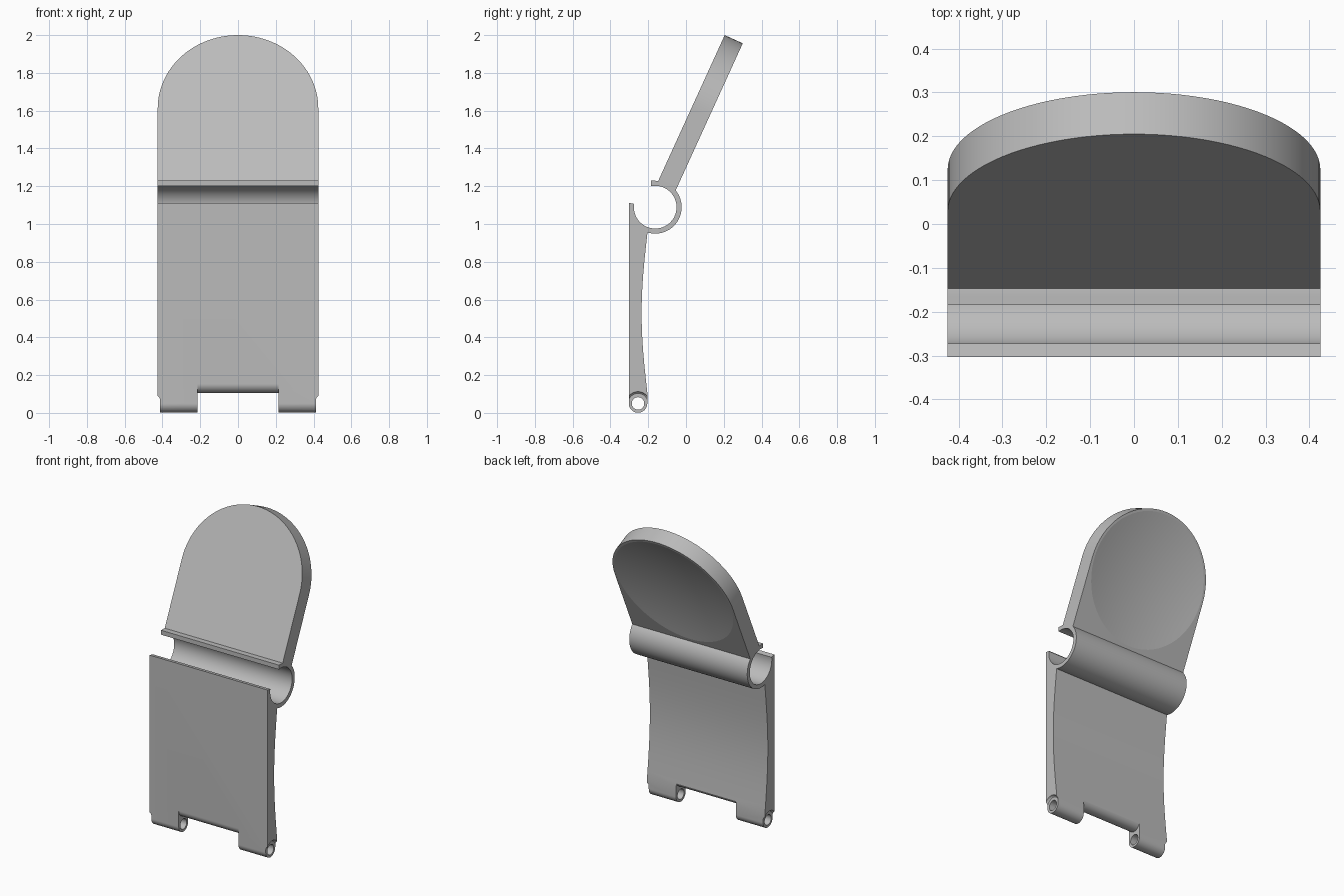
import bpy, bmesh, math
from mathutils import Matrix, Vector

if "Cube" in bpy.data.objects:
    bpy.data.objects.remove(bpy.data.objects["Cube"])

HALF_W = 0.425
TUBE = (-0.163, 1.089)      # y, z of the open tube axis
PIN = (-0.254, 0.05)        # y, z of the hinge pin axis

grey = bpy.data.materials.new("plain_grey")
grey.use_nodes = True
grey.diffuse_color = (0.5, 0.5, 0.5, 1)
grey.node_tree.nodes["Principled BSDF"].inputs["Base Color"].default_value = grey.diffuse_color


def arc(centre, radius, start, end, steps):
    angles = [math.radians(start + (end - start) * i / steps) for i in range(steps + 1)]
    return [(centre[0] + radius * math.cos(a), centre[1] + radius * math.sin(a)) for a in angles]


def finish(bm, name):
    bmesh.ops.recalc_face_normals(bm, faces=bm.faces)
    mesh = bpy.data.meshes.new(name)
    bm.to_mesh(mesh)
    bm.free()
    mesh.materials.append(grey)
    obj = bpy.data.objects.new(name, mesh)
    bpy.context.collection.objects.link(obj)
    return obj


def prism(name, outline, start, depth):
    """Extrude a closed outline of 3D points by the vector depth."""
    bm = bmesh.new()
    face = bm.faces.new([bm.verts.new(Vector(p) + Vector(start)) for p in outline])
    out = bmesh.ops.extrude_face_region(bm, geom=[face])
    moved = [v for v in out["geom"] if isinstance(v, bmesh.types.BMVert)]
    bmesh.ops.translate(bm, verts=moved, vec=depth)
    return finish(bm, name)


def across(name, outline, x0, x1):
    """Extrude a side outline of (y, z) points from x0 to x1."""
    return prism(name, [(0, y, z) for y, z in outline], (x0, 0, 0), (x1 - x0, 0, 0))


def lathe(name, profile, steps=64):
    """Spin (radius, height) points, first and last on the axis, around z."""
    bm = bmesh.new()
    verts = [bm.verts.new((r, 0, h)) for r, h in profile]
    edges = [bm.edges.new(pair) for pair in zip(verts, verts[1:])]
    bmesh.ops.spin(bm, geom=verts + edges, cent=(0, 0, 0), axis=(0, 0, 1),
                   angle=math.tau, steps=steps)
    bmesh.ops.remove_doubles(bm, verts=bm.verts, dist=1e-5)
    return finish(bm, name)


def carve(target, cutter):
    mod = target.modifiers.new("cut", "BOOLEAN")
    mod.operation, mod.solver, mod.object = "DIFFERENCE", "EXACT", cutter
    bpy.ops.object.select_all(action="DESELECT")
    bpy.context.view_layer.objects.active = target
    target.select_set(True)
    bpy.ops.object.modifier_apply(modifier=mod.name)
    bpy.data.objects.remove(cutter)


def smooth(obj):
    bpy.ops.object.select_all(action="DESELECT")
    bpy.context.view_layer.objects.active = obj
    obj.select_set(True)
    bpy.ops.object.shade_smooth_by_angle(angle=math.radians(9))


# Lower leaf: open tube, hollow-backed panel and rounded hinge end in one outline
outline = [(-0.185, 1.202), (-0.185, 1.229)]
outline += arc(TUBE, 0.14, 90, -107, 48)
for i in range(17):
    t = i / 16
    outline.append((-0.205 - 0.03 * math.sin(math.pi * t), 0.945 - 0.835 * t))
outline += arc(PIN, 0.049, 0, -180, 32)
outline += [(-0.303, 1.112), (-0.272, 1.106)]
outline += arc(TUBE, 0.113, 172, 461, 64)
lower = across("lower_leaf", outline, -HALF_W, HALF_W)

# Central hinge gap, leaving a rounded edge above it
gap = [(-0.4, 0.154), (-0.4, -0.1), (-0.1, -0.1), (-0.1, 0.154)]
gap += arc((-0.254, 0.154), 0.049, 0, -180, 32)
carve(lower, across("gap_cutter", gap, -0.215, 0.215))

# Pin bore and the shallow flared recess at each outer end
carve(lower, across("pin_cutter", arc(PIN, 0.033, 0, 352.5, 47), -0.6, 0.6))
for side in (-1, 1):
    recess = lathe("recess_cutter", [(0, -0.013), (0.053, -0.013), (0.058, -0.009),
                                     (0.063, 0.001), (0.066, 0.02), (0, 0.02)])
    recess.data.transform(Matrix.Translation((side * HALF_W, *PIN))
                          @ Matrix.Rotation(side * math.pi / 2, 4, "Y"))
    carve(lower, recess)
smooth(lower)

# Upper leaf: round-topped plate with a shallow dish in its back
THICK = 0.105
shape = [(x, u, 0) for x, u in arc((0, 0), HALF_W, 0, 180, 48)]
shape += [(-HALF_W, -0.435, 0), (HALF_W, -0.435, 0)]
upper = prism("upper_leaf", shape, (0, 0, 0), (0, 0, -THICK))
DISH_R, DISH_D = 0.41, 0.035
dish = [(DISH_R * i / 12, DISH_D * (1 - (i / 12) ** 2)) for i in range(13)]
dish += [(DISH_R, -0.05), (0, -0.05)]
cutter = lathe("dish_cutter", dish, 72)
cutter.data.transform(Matrix.Translation((0, 0, -THICK)))
carve(upper, cutter)

# Lean the plate back so that its foot sinks into the tube wall
tilt = math.atan2(0.91, 0.415)
top = Vector((0, 0.205, 2.0)) - HALF_W * Vector((0, math.cos(tilt), math.sin(tilt)))
upper.data.transform(Matrix.Translation(top) @ Matrix.Rotation(tilt, 4, "X"))
smooth(upper)
